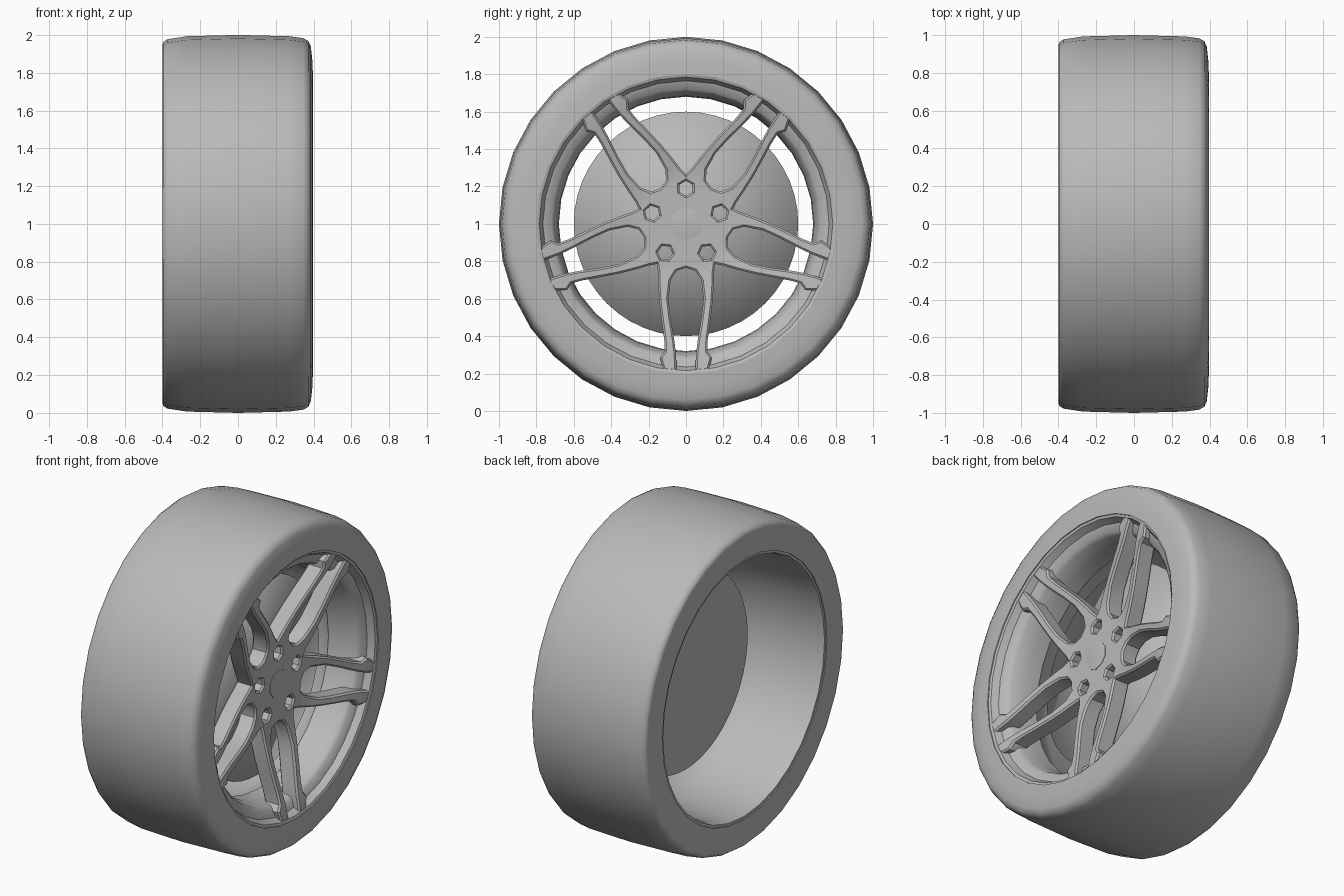
import bpy, bmesh
from math import sin, cos, pi, radians, hypot

cube = bpy.data.objects.get("Cube")
if cube:
    bpy.data.objects.remove(cube)

GREY = (0.49, 0.49, 0.49, 1)
mat = bpy.data.materials.new("mid_grey")
mat.use_nodes = True
mat.diffuse_color = GREY
mat.node_tree.nodes["Principled BSDF"].inputs["Base Color"].default_value = GREY


def finish(name, bm, angle):
    """Turn a bmesh into a shaded object."""
    bmesh.ops.recalc_face_normals(bm, faces=bm.faces)
    mesh = bpy.data.meshes.new(name)
    bm.to_mesh(mesh)
    bm.free()
    mesh.materials.append(mat)
    obj = bpy.data.objects.new(name, mesh)
    bpy.context.collection.objects.link(obj)
    bpy.ops.object.select_all(action='DESELECT')
    obj.select_set(True)
    bpy.context.view_layer.objects.active = obj
    bpy.ops.object.shade_smooth_by_angle(angle=radians(angle))
    return obj


def revolve(name, profile, steps, closed=False, angle=35):
    """Spin (x, radius) points about the wheel axle."""
    bm = bmesh.new()
    rings = []
    for i in range(steps):
        a = pi / 2 + 2 * pi * i / steps
        rings.append([bm.verts.new((x, r * cos(a), 1 + r * sin(a))) for x, r in profile])
    n = len(profile)
    for i in range(steps):
        p, q = rings[i], rings[(i + 1) % steps]
        for j in range(n if closed else n - 1):
            k = (j + 1) % n
            bm.faces.new((p[j], p[k], q[k], q[j]))
    bmesh.ops.remove_doubles(bm, verts=bm.verts, dist=1e-5)
    return finish(name, bm, angle)


# Tyre: flat tread, soft shoulders, flat inner sidewall
revolve("tyre", [(-.4, .8), (-.4, .945), (-.396, .962), (-.375, .977), (-.27, .993), (0, 1),
                 (.27, .993), (.345, .983), (.372, .968), (.385, .94), (.393, .87), (.396, .8)],
        32, closed=True, angle=60)

# Rim: outer lip, flat ledge, stepped front ring and open barrel
revolve("rim", [(-.394, .805), (-.394, .785), (-.36, .775), (0, .75), (.12, .70), (.14, .68),
                (.22, .685), (.31, .705), (.33, .72), (.345, .765), (.385, .785), (.392, .805)],
        32, closed=True)

# Brake disc: softly shaded front and edge, flat back
revolve("brake_disc", [(0, .6), (.13, .6), (.13, 0)], 48, angle=120)
revolve("brake_disc_back", [(0, .6), (0, 0)], 48)

# Axle core and centre cap
revolve("axle_core", [(.12, .12), (.25, .12)], 20)
revolve("centre_cap", [(.26, .085), (.278, .085), (.28, .075), (.28, 0)], 10)

# Spokes and hub: half of one twin spoke, mirrored and repeated five times.
# Points are (distance along the spoke, sideways distance).
HALF = pi / 5
inner = [(.235, 0), (.25, .05), (.30, .082), (.40, .094), (.50, .083),
         (.62, .063), (.69, .054), (.73, .052), (.792, .05)]
outer = [(.265 * cos(HALF), .265 * sin(HALF)), (.255, .15), (.33, .148), (.42, .142),
         (.51, .131), (.62, .116), (.68, .113), (.715, .14), (.787, .118)]

# Half of a six-sided bolt hole on the line between two spokes
hole = []
for i in range(4):
    a = HALF - pi * i / 3
    hole.append((.19 * cos(HALF) + .04 * cos(a), .19 * sin(HALF) + .04 * sin(a)))

patches = [[(0, 0), inner[0], outer[0]] + hole]
for i in range(len(inner) - 1):
    patches.append([inner[i], inner[i + 1], outer[i + 1], outer[i]])


def front_depth(r):
    t = min(max((r - .27) / .5, 0), 1)
    return .275 + .11 * t


bm = bmesh.new()
for k in range(5):
    turn = -pi / 2 + k * 2 * HALF
    c, s = cos(turn), sin(turn)
    for side in (1, -1):
        for patch in patches:
            points = [(front_depth(hypot(u, v)), u * c - side * v * s,
                       1 + u * s + side * v * c) for u, v in patch]
            bm.faces.new([bm.verts.new(p) for p in points[::side]])
bmesh.ops.remove_doubles(bm, verts=bm.verts, dist=1e-4)

# Give the spokes depth, then chamfer their edges
back = bmesh.ops.extrude_face_region(bm, geom=bm.faces[:], use_keep_orig=True)
bmesh.ops.translate(bm, vec=(-.11, 0, 0),
                    verts=[g for g in back["geom"] if isinstance(g, bmesh.types.BMVert)])
bmesh.ops.recalc_face_normals(bm, faces=bm.faces)
edges = [e for e in bm.edges if e.is_manifold and e.calc_face_angle() > radians(60)
         and abs(e.verts[0].co.x - e.verts[1].co.x) < .08]
bmesh.ops.bevel(bm, geom=edges, offset=.01, offset_type='OFFSET', segments=1,
                profile=.5, affect='EDGES', clamp_overlap=True)
finish("twin_spokes", bm, 35)
